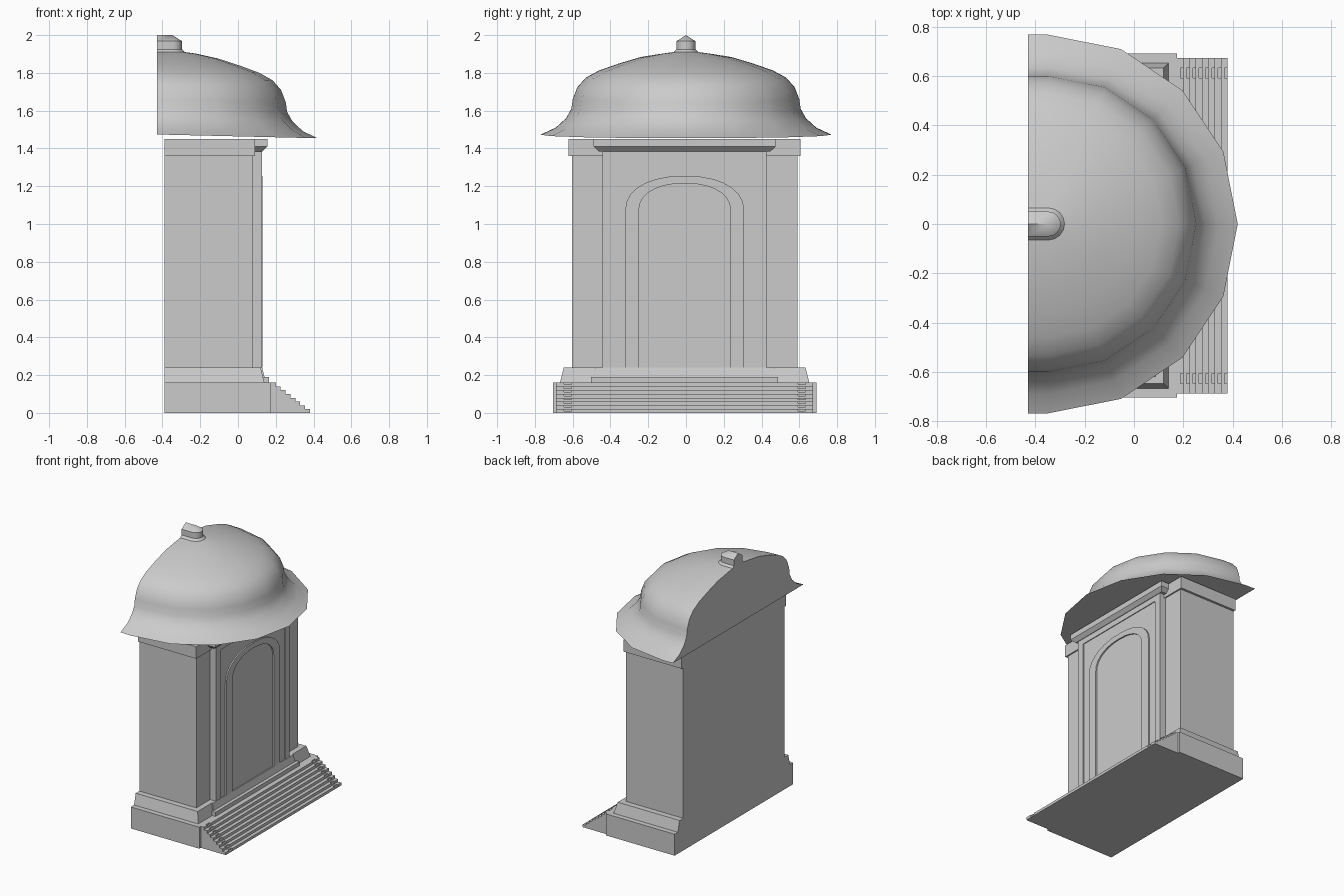
import bpy, bmesh, math

if "Cube" in bpy.data.objects:
    bpy.data.objects.remove(bpy.data.objects["Cube"])

CY = -0.007   # the masonry sits slightly off the dome axis
BACK = -0.39


def finish(name, bm, smooth=None):
    bmesh.ops.remove_doubles(bm, verts=bm.verts, dist=1e-5)
    bmesh.ops.recalc_face_normals(bm, faces=bm.faces)
    me = bpy.data.meshes.new(name)
    bm.to_mesh(me)
    bm.free()
    ob = bpy.data.objects.new(name, me)
    bpy.context.collection.objects.link(ob)
    if smooth:
        bpy.ops.object.select_all(action='DESELECT')
        ob.select_set(True)
        bpy.context.view_layer.objects.active = ob
        bpy.ops.object.shade_smooth_by_angle(angle=math.radians(smooth))
    return ob


def block(name, layers, back=BACK):
    """Stack of rectangles (front x, half width y, z) joined into a solid."""
    bm = bmesh.new()
    rings = [[bm.verts.new(p) for p in ((back, CY - h, z), (x, CY - h, z),
                                       (x, CY + h, z), (back, CY + h, z))]
             for x, h, z in layers]
    for a, b in zip(rings, rings[1:]):
        for i in range(4):
            j = (i + 1) % 4
            bm.faces.new((a[i], a[j], b[j], b[i]))
    bm.faces.new(rings[0])
    bm.faces.new(rings[-1])
    return finish(name, bm)


def extrude(name, outline, offset):
    """Extrude a closed 3D outline along offset."""
    bm = bmesh.new()
    face = bm.faces.new([bm.verts.new(p) for p in outline])
    ext = bmesh.ops.extrude_face_region(bm, geom=[face], use_keep_orig=True)
    verts = [v for v in ext['geom'] if isinstance(v, bmesh.types.BMVert)]
    bmesh.ops.translate(bm, verts=verts, vec=offset)
    return finish(name, bm)


def stairs(name, y0, y1, n):
    """Flight descending from the plinth towards +x."""
    x0, x1, top = 0.175, 0.38, 0.16
    pts = [(x0, 0), (x1, 0)]
    for i in range(n):
        z = top * (i + 1) / n
        pts += [(x1 - (x1 - x0) * i / n, z),
                (x1 - (x1 - x0) * (i + 1) / n, z)]
    extrude(name, [(x, y0, z) for x, z in pts], (0, y1 - y0, 0))


def arch(w, rise, spring, z0, n=14):
    """Flattened arch line, from one foot over to the other."""
    pts = [(CY + w, z0)]
    for i in range(n + 1):
        a = math.pi * i / n
        c, s = math.cos(a), math.sin(a)
        pts.append((CY + w * math.copysign(abs(c) ** 0.9, c),
                    spring + rise * s ** 0.9))
    return pts + [(CY - w, z0)]


# Plinth, tapered footing and main body
block("plinth", [(0.175, 0.698, 0), (0.175, 0.698, 0.16)])
block("footing", [(0.14, 0.66, 0.16), (0.12, 0.64, 0.24)])
block("body", [(0.08, 0.597, 0.24), (0.08, 0.597, 1.36)])
block("pier_cornice", [(0.09, 0.614, 1.36), (0.09, 0.614, 1.45)])

# Projecting central bay with its own steps and cornice
block("bay_lower_step", [(0.165, 0.495, 0.16), (0.165, 0.495, 0.19)], 0)
block("bay_upper_step", [(0.14, 0.482, 0.19), (0.128, 0.475, 0.24)], 0)
block("bay_wall", [(0.12, 0.434, 0.24), (0.12, 0.434, 1.385)], 0)
block("bay_cornice", [(0.13, 0.455, 1.385), (0.155, 0.482, 1.41),
                      (0.155, 0.482, 1.45)], 0)

# Thin raised border around the bay
o, i = 0.434, 0.38
border = [(-o, .24), (-o, 1.385), (o, 1.385), (o, .24),
          (i, .24), (i, 1.345), (-i, 1.345), (-i, .24)]
extrude("bay_border", [(0.12, CY + y, z) for y, z in border], (0.006, 0, 0))

# Arched surround of the door
outline = arch(0.315, 0.185, 1.07, 0.24) + arch(0.243, 0.145, 1.07, 0.24)[::-1]
extrude("door_surround", [(0.12, y, z) for y, z in outline], (0.01, 0, 0))

# Wide front stairs with finer strips towards the ends
stairs("stairs", CY - 0.60, CY + 0.60, 8)
for s, side in ((-1, "left"), (1, "right")):
    for name, a, b, n in (("strip", 0.60, 0.64, 16), ("end", 0.64, 0.68, 8)):
        stairs(f"stairs_{name}_{side}", CY + s * a, CY + s * b, n)

# Bell-shaped half dome with finial: half revolve plus a short straight run back
profile = [(0.768, 1.474), (0.69, 1.51), (0.635, 1.56), (0.607, 1.61),
           (0.60, 1.66), (0.575, 1.725), (0.53, 1.775), (0.46, 1.813),
           (0.36, 1.848), (0.24, 1.884), (0.12, 1.903), (0.065, 1.91),
           (0.05, 1.925), (0.05, 1.968), (0, 2.0)]
AX, CUT = -0.347, -0.43
bm = bmesh.new()
cols = []
for k in range(-1, 10):
    a = math.radians(-90 + 22.5 * min(max(k, 0), 8))
    col = []
    for r, z in profile:
        x = CUT if k in (-1, 9) else AX + r * math.cos(a)
        tilt = 0.02 * (x - CUT) / 0.85 if z < 1.9 else 0
        col.append(bm.verts.new((x, r * math.sin(a), z - tilt)))
    cols.append(col)
for a, b in zip(cols, cols[1:]):
    for j in range(len(profile) - 1):
        bm.faces.new((a[j], b[j], b[j + 1], a[j + 1]))
bm.faces.new([c[0] for c in cols])
bm.faces.new(cols[0] + cols[-1][::-1])
finish("dome", bm, 30)
